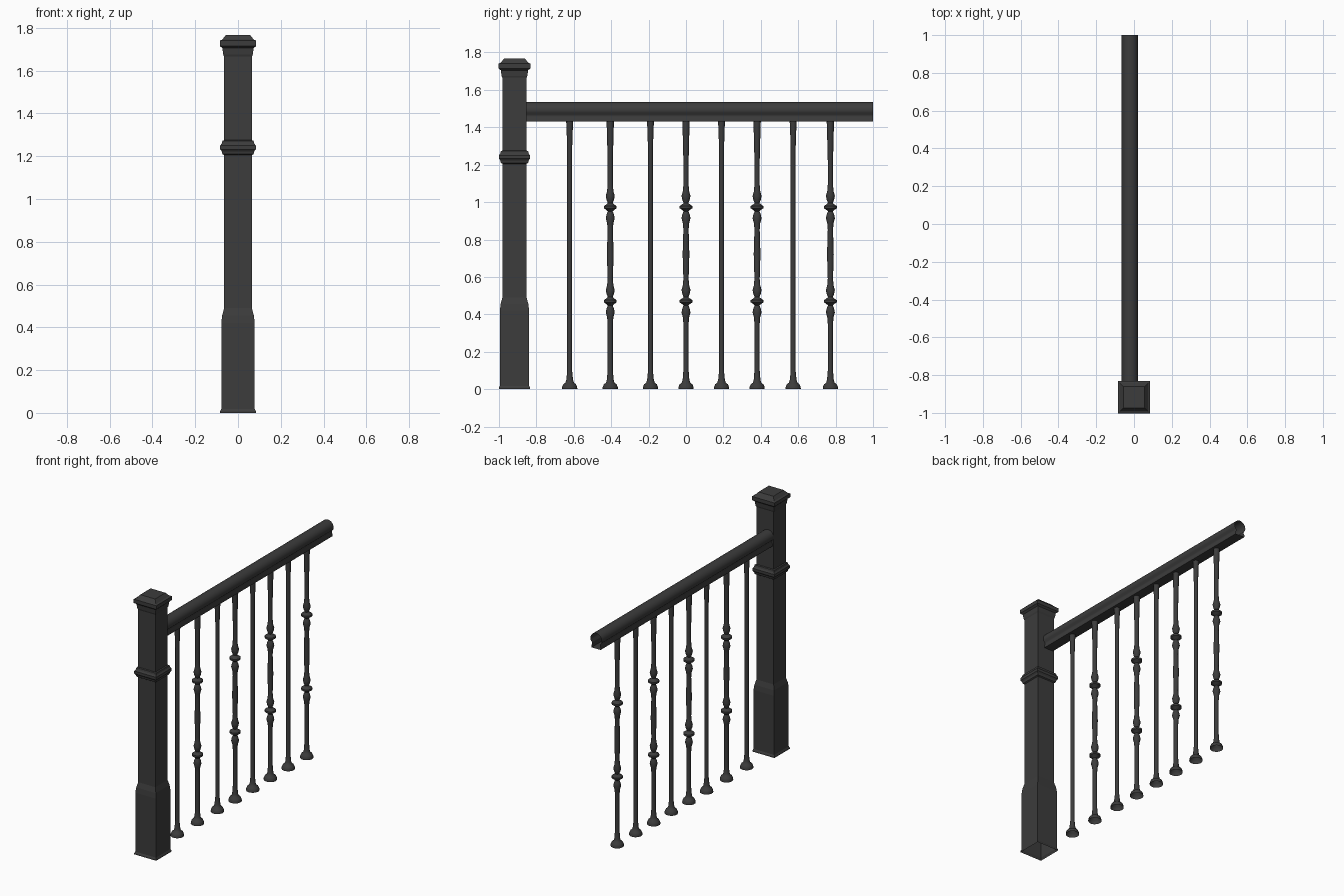
import bpy, bmesh, math

cube = bpy.data.objects.get("Cube")
if cube:
    bpy.data.objects.remove(cube, do_unlink=True)

iron = bpy.data.materials.new("charcoal_iron")
iron.use_nodes = True
COLOR = (0.045, 0.045, 0.045, 1)
iron.diffuse_color = COLOR
iron.node_tree.nodes["Principled BSDF"].inputs["Base Color"].default_value = COLOR


def loft(name, rings, location, cap_end=False, smooth=True):
    """Bridge equal-sized rings of points into one skin."""
    bm = bmesh.new()
    loops = [[bm.verts.new(p) for p in ring] for ring in rings]
    for a, b in zip(loops, loops[1:]):
        for i in range(len(a)):
            j = (i + 1) % len(a)
            bm.faces.new((a[i], a[j], b[j], b[i]))
    if cap_end:
        bm.faces.new(loops[-1])
    bmesh.ops.recalc_face_normals(bm, faces=bm.faces)
    mesh = bpy.data.meshes.new(name)
    bm.to_mesh(mesh)
    bm.free()
    mesh.materials.append(iron)
    obj = bpy.data.objects.new(name, mesh)
    obj.location = location
    bpy.context.collection.objects.link(obj)
    if smooth:
        bpy.ops.object.select_all(action="DESELECT")
        obj.select_set(True)
        bpy.context.view_layer.objects.active = obj
        bpy.ops.object.shade_smooth_by_angle(angle=math.radians(40))
    return obj


def turned(name, profile, sides, location, smooth=True):
    """Stack of regular polygons from (half width, height) pairs."""
    grow = 1 / math.cos(math.pi / sides)
    angles = [2 * math.pi * (i + 0.5) / sides for i in range(sides)]
    rings = [[(r * grow * math.cos(a), r * grow * math.sin(a), z) for a in angles]
             for r, z in profile]
    return loft(name, rings, location, True, smooth)


# Square newel post with plinth, collar and moulded cap
post = [(.083, 0), (.083, .008), (.078, .018), (.078, .42), (.074, .455), (.065, .49),
        (.065, 1.205), (.073, 1.21), (.076, 1.223), (.083, 1.232), (.083, 1.25),
        (.076, 1.26), (.073, 1.272), (.065, 1.275), (.065, 1.665), (.069, 1.675),
        (.073, 1.705), (.085, 1.715), (.085, 1.74), (.074, 1.745), (.056, 1.767)]
turned("newel_post", post, 4, (0, -.917, 0), smooth=False)

# Handrail: rounded crown, narrow waist, flared foot; hollow at the end
RAIL_X = -.022
half = [(.034, 1.43), (.036, 1.443), (.029, 1.455), (.031, 1.468), (.041, 1.478)]
half += [(.043 * math.cos(t), 1.492 + .043 * math.sin(t))
         for t in (math.pi / 12 * i for i in range(6))]
outline = half + [(0, 1.535)] + [(-x, z) for x, z in reversed(half)]
loft("handrail", [[(x, y, z) for x, z in outline] for y in (-.855, 1)], (RAIL_X, 0, 0))

# Balusters: plain and knotted ones alternate
foot = [(.041, 0), (.04, .012), (.034, .026), (.023, .034), (.018, .05)]
plain = foot + [(.013, .1), (.013, 1.28), (.017, 1.4), (.019, 1.435)]


def knot(z):
    """Disc between two swellings."""
    shape = [(.014, -.12), (.017, -.085), (.024, -.06), (.02, -.04), (.013, -.022),
             (.022, -.014), (.034, -.006)]
    return ([(r, z + d) for r, d in shape] + [(r, z - d) for r, d in reversed(shape)])


knotted = (foot + [(.014, .1)] + knot(.47) + [(.018, .722)] + knot(.973)
           + [(.014, 1.22), (.018, 1.38), (.02, 1.435)])
for i, y in enumerate((-.622, -.405, -.19, 0, .19, .38, .573, .772)):
    style, profile = ("knotted", knotted) if i % 2 else ("plain", plain)
    turned(f"{style}_baluster_{i + 1}", profile, 16, (RAIL_X, y, 0))
